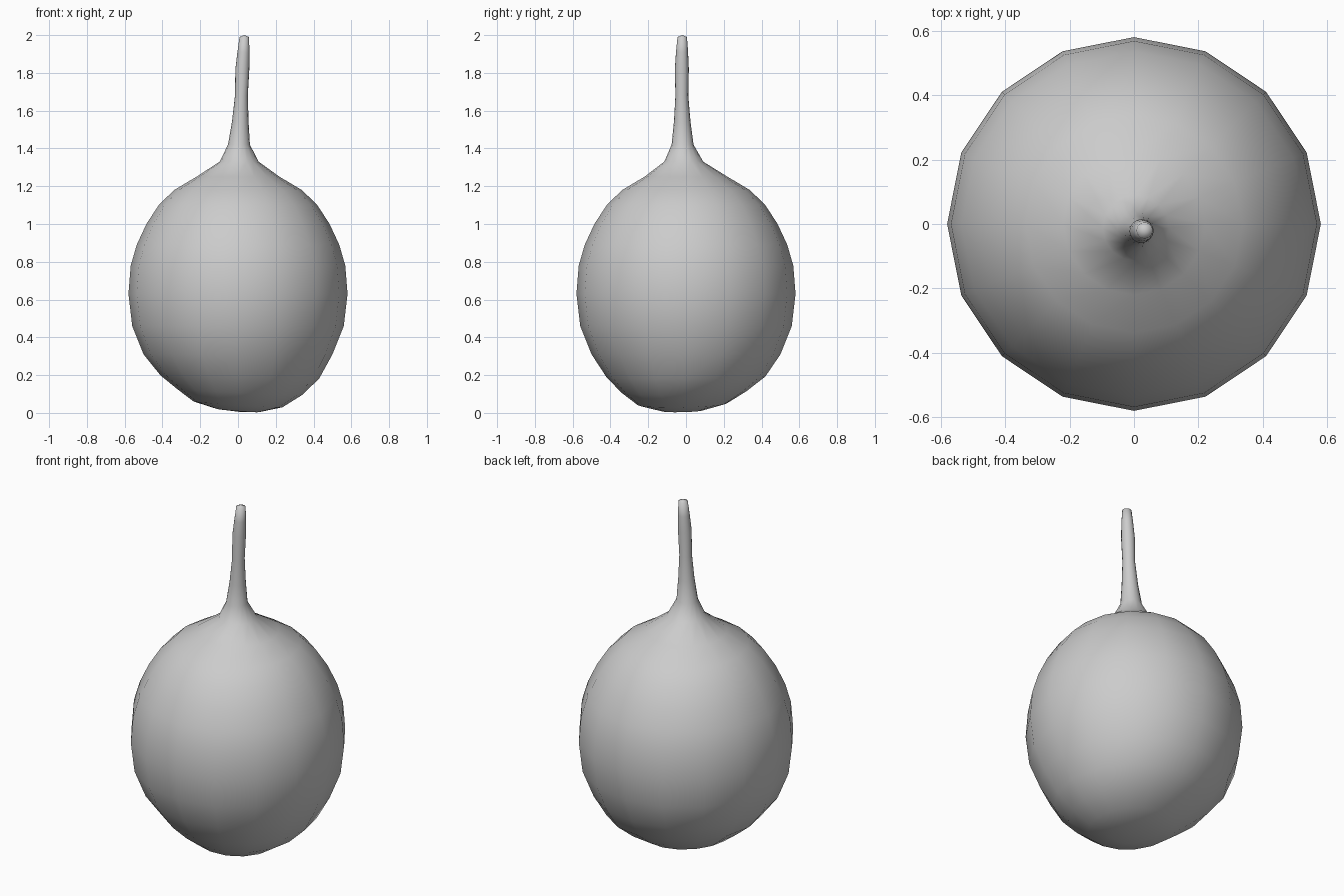
import bpy
import bmesh
import math

cube = bpy.data.objects.get("Cube")
if cube:
    bpy.data.objects.remove(cube, do_unlink=True)

SIDES = 16

# One plain grey for the whole form
grey = bpy.data.materials.new("plain grey")
grey.use_nodes = True
colour = (0.6, 0.6, 0.6, 1)
grey.diffuse_color = colour
grey.node_tree.nodes["Principled BSDF"].inputs["Base Color"].default_value = colour

# Cross-sections from base to tip: height, radius, centre x, centre y
rings = [
    (0.012, 0.11, 0.00, -0.02),
    (0.045, 0.235, 0.00, -0.02),
    (0.11, 0.33, 0.01, -0.01),
    (0.19, 0.42, 0.01, 0.00),
    (0.31, 0.50, 0.00, 0.00),
    (0.46, 0.56, 0.00, 0.00),
    (0.63, 0.58, 0.00, 0.00),
    (0.78, 0.568, 0.00, 0.00),
    (0.89, 0.536, 0.00, 0.00),
    (1.00, 0.485, 0.00, 0.00),
    (1.10, 0.42, 0.00, 0.00),
    (1.18, 0.338, 0.00, 0.00),
    (1.25, 0.22, 0.00, 0.00),
    (1.33, 0.103, 0.006, -0.012),
    (1.42, 0.058, 0.005, -0.018),
    (1.54, 0.044, 0.012, -0.02),
    (1.68, 0.034, 0.018, -0.022),
    (1.82, 0.037, 0.023, -0.022),
    (1.91, 0.032, 0.029, -0.021),
    (1.99, 0.025, 0.033, -0.02),
]


def ring_points(z, r, cx, cy):
    # The underside is tipped slightly towards +x and -y
    tilt = 0.08 * max(0, 1 - z / 0.25)
    for i in range(SIDES):
        a = math.tau * i / SIDES
        dx, dy = r * math.cos(a), r * math.sin(a)
        yield cx + dx, cy + dy, max(0, z - tilt * dx + 0.3 * tilt * dy)


# Round body drawn up into a narrow stem, closed at both ends
bm = bmesh.new()
loops = [[bm.verts.new(p) for p in ring_points(*ring)] for ring in rings]
for low, high in zip(loops, loops[1:]):
    for i in range(SIDES):
        j = (i + 1) % SIDES
        bm.faces.new((low[i], low[j], high[j], high[i]))
base = bm.verts.new((0.02, -0.02, 0.004))
tip = bm.verts.new((0.033, -0.02, 2.0))
for i in range(SIDES):
    j = (i + 1) % SIDES
    bm.faces.new((base, loops[0][j], loops[0][i]))
    bm.faces.new((tip, loops[-1][i], loops[-1][j]))
bmesh.ops.recalc_face_normals(bm, faces=bm.faces)

mesh = bpy.data.meshes.new("bulb_with_stem")
bm.to_mesh(mesh)
bm.free()
mesh.materials.append(grey)
mesh.shade_smooth()
bulb = bpy.data.objects.new("bulb_with_stem", mesh)
bpy.context.collection.objects.link(bulb)
